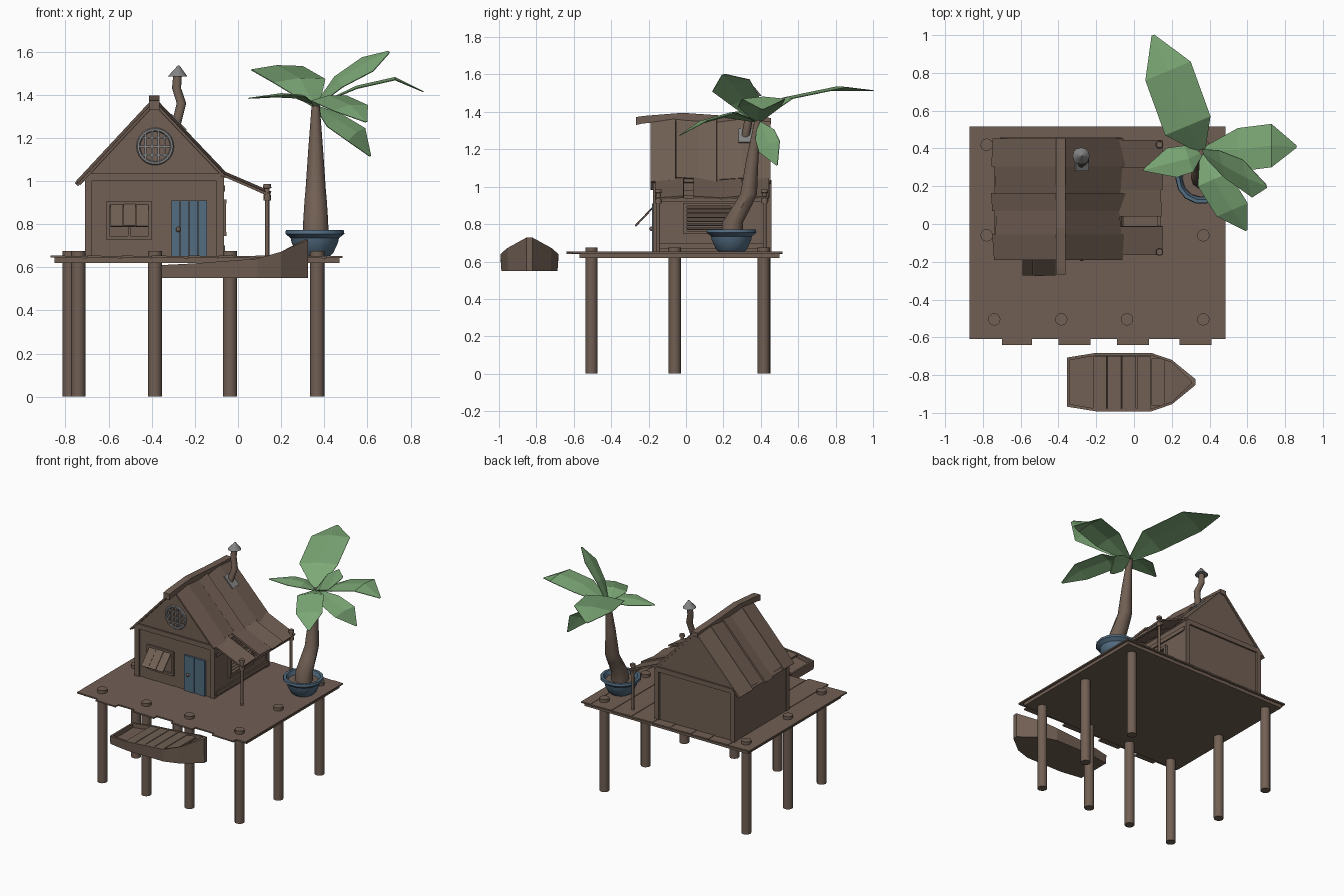
import bpy, bmesh, math
from mathutils import Vector, Matrix


def material(name, r, g, b):
    m = bpy.data.materials.new(name)
    m.diffuse_color = (r, g, b, 1)
    return m


WOOD = material("weathered wood", 0.165, 0.115, 0.088)
BLUE = material("faded blue", 0.085, 0.15, 0.22)
GREEN = material("leaf green", 0.20, 0.39, 0.18)
GREY = material("metal grey", 0.23, 0.23, 0.23)


def mesh(name, verts, faces, mat, smooth=None):
    me = bpy.data.meshes.new(name)
    me.from_pydata([tuple(v) for v in verts], [], faces)
    bm = bmesh.new()
    bm.from_mesh(me)
    bmesh.ops.recalc_face_normals(bm, faces=bm.faces)
    bm.to_mesh(me)
    bm.free()
    if smooth:
        me.polygons.foreach_set("use_smooth", [True] * len(me.polygons))
        me.set_sharp_from_angle(angle=math.radians(smooth))
    me.materials.append(mat)
    ob = bpy.data.objects.new(name, me)
    bpy.context.collection.objects.link(ob)
    return ob


def box(name, c, s, mat=WOOD, rot=(0, 0, 0)):
    v = [(x * s[0] / 2, y * s[1] / 2, z * s[2] / 2)
         for x in (-1, 1) for y in (-1, 1) for z in (-1, 1)]
    f = [(0, 1, 3, 2), (4, 6, 7, 5), (0, 4, 5, 1), (2, 3, 7, 6), (0, 2, 6, 4), (1, 5, 7, 3)]
    ob = mesh(name, v, f, mat)
    ob.location, ob.rotation_euler = c, rot
    return ob


def span(name, lo, hi, mat=WOOD):
    lo, hi = Vector(lo), Vector(hi)
    return box(name, (lo + hi) / 2, hi - lo, mat)


def tube(name, pts, radii, mat=WOOD, n=12):
    """Stack of level rings along a path, capped at both ends."""
    v = [(p[0] + r * math.cos(2 * math.pi * i / n), p[1] + r * math.sin(2 * math.pi * i / n), p[2])
         for p, r in zip(pts, radii) for i in range(n)]
    f = [(k * n + i, k * n + (i + 1) % n, (k + 1) * n + (i + 1) % n, (k + 1) * n + i)
         for k in range(len(pts) - 1) for i in range(n)]
    f += [tuple(range(n))[::-1], tuple(range(len(v) - n, len(v)))]
    return mesh(name, v, f, mat, 38)


# Deck: base slab, planks with uneven ends
span("deck_base", (-0.85, -0.57, 0.62), (0.47, 0.50, 0.645))
edges = [-0.87, -0.70, -0.54, -0.40, -0.23, -0.09, 0.08, 0.24, 0.41, 0.485]
for i, (a, b) in enumerate(zip(edges, edges[1:])):
    box("deck_plank", ((a + b) / 2, (0.515 - (0.61, 0.64)[i % 2]) / 2, 0.648),
        (b - a, 0.515 + (0.61, 0.64)[i % 2], 0.01), rot=(0, 0.02, 0))

# Stilts
for x, y in [(-0.78, 0.42), (-0.78, -0.06), (-0.74, -0.505), (-0.385, -0.505),
             (-0.037, -0.505), (0.367, -0.505), (0.367, -0.06), (0.367, 0.415)]:
    tube("stilt", [(x, y, 0), (x, y, 0.675)], [0.033, 0.033])

# House body: gabled prism
prof = [(-0.705, 0.65), (-0.07, 0.65), (-0.07, 1.02), (-0.39, 1.352), (-0.705, 1.015)]
mesh("house_body", [(x, y, z) for y in (-0.165, 0.445) for x, z in prof],
     [tuple(range(5)), tuple(range(5, 10))] +
     [(i, (i + 1) % 5, (i + 1) % 5 + 5, i + 5) for i in range(5)], WOOD)

# Wall trim
for x in (-0.693, -0.083):
    for y in (-0.16, 0.44):
        box("corner_post", (x, y, 0.835), (0.034, 0.034, 0.37))
for y in (-0.165, 0.445):
    box("cross_beam", (-0.388, y, 1.018), (0.62, 0.024, 0.035))
for z in (0.685, 0.965):
    box("side_beam", (-0.07, 0.14, z), (0.02, 0.6, 0.03))


# Roof: thin panel and uneven planks on each slope
def slope(name, top, bottom, y0, y1, lift, thick, tilt=0.0):
    d = Vector(bottom) - Vector(top)
    side = 1 if d.x > 0 else -1
    a = math.atan2(-d.y, abs(d.x)) * side
    n = Vector((math.sin(a), 0, math.cos(a)))
    c = Vector(((top[0] + bottom[0]) / 2, (y0 + y1) / 2, (top[1] + bottom[1]) / 2)) + n * lift
    box(name, c, (d.length, y1 - y0, thick), rot=(tilt, a, 0))


ridge = (-0.388, 1.358)
right, left = (-0.068, 1.022), (-0.735, 0.985)
seams = [-0.19, -0.055, 0.07, 0.165, 0.305, 0.452]
tilts = [0.1, -0.08, 0.1, 0.09, -0.06]
for e in (right, left):
    slope("roof_panel", ridge, e, -0.175, 0.45, 0, 0.012)
    for k in range(5):
        ext = (0, -0.015, 0.008, -0.01, 0.006)[k]
        s = 1 if e is right else -1
        slope("roof_plank", ridge, (e[0] + s * ext, e[1] - ext), seams[k], seams[k + 1],
              0.009, 0.012, tilts[k])

# Ridge beam with a raised, drooping front end
rb = [(-0.268, 1.33, 1.372), (-0.23, 1.338, 1.378), (-0.02, 1.355, 1.395), (0.2, 1.345, 1.38), (0.455, 1.335, 1.368)]
rv = [(x, y, z) for y, z0, z1 in rb for x, z in ((-0.413, z0), (-0.363, z0), (-0.363, z1), (-0.413, z1))]
rf = [(k * 4 + i, k * 4 + (i + 1) % 4, k * 4 + 4 + (i + 1) % 4, k * 4 + 4 + i) for k in range(4) for i in range(4)]
mesh("ridge_beam", rv, rf + [(0, 1, 2, 3), (16, 17, 18, 19)], WOOD)

# Side awning with a gap between planks, on two posts
for y0, y1, x, t in [(-0.165, -0.012, 0.15, 0.08), (0.04, 0.18, 0.142, -0.06),
                     (0.18, 0.30, 0.15, 0.1), (0.30, 0.445, 0.148, 0.06)]:
    slope("awning_plank", (-0.09, 1.043), (x, 0.94), y0, y1, 0, 0.012, t)
box("awning_beam", (0.13, 0.14, 0.93), (0.018, 0.6, 0.02))
for y in (-0.148, 0.42):
    zs = [0.65, 0.91, 0.91, 0.935, 0.945, 0.965, 0.968, 0.985]
    tube("awning_post", [(0.135, y, z) for z in zs],
         [0.01, 0.01, 0.017, 0.017, 0.012, 0.012, 0.02, 0.017], n=10)

# Door: four planks and a knob
for i in range(4):
    box("door_plank", (-0.289 + i * 0.042, -0.17, 0.781), (0.0405, 0.016 + 0.005 * (i % 2), 0.258), BLUE)
bpy.ops.mesh.primitive_uv_sphere_add(segments=10, ring_count=6, radius=0.012, location=(-0.277, -0.185, 0.775))
bpy.context.object.name = "door_knob"
bpy.context.object.data.materials.append(WOOD)

# Front window: frame and propped shutter
for x in (-0.603, -0.407):
    box("window_jamb", (x, -0.168, 0.817), (0.018, 0.022, 0.175))
for z in (0.737, 0.897):
    box("window_rail", (-0.505, -0.168, z), (0.178, 0.022, 0.018))
box("window_mullion", (-0.505, -0.168, 0.817), (0.012, 0.012, 0.15))
for i in range(3):
    box("shutter_slat", (-0.562 + i * 0.059, -0.223, 0.84), (0.057, 0.138, 0.007 + 0.003 * (i % 2)),
        rot=(math.atan2(0.1, 0.095), 0, 0))

# Round gable window: ring and bars
wx, wz, wr = -0.384, 1.16, 0.078
bpy.ops.mesh.primitive_torus_add(major_segments=24, minor_segments=6, major_radius=wr, minor_radius=0.009,
                                 location=(wx, -0.168, wz), rotation=(math.pi / 2, 0, 0))
bpy.context.object.name = "round_window_ring"
bpy.context.object.data.materials.append(GREY)
for d in (-0.045, -0.015, 0.015, 0.045):
    box("window_bar", (wx + d, -0.168, wz), (0.008, 0.012, 2 * math.sqrt(wr ** 2 - d ** 2)), GREY)
for d in (-0.04, 0, 0.04):
    box("window_bar", (wx, -0.168, wz + d), (2 * math.sqrt(wr ** 2 - d ** 2), 0.01, 0.008), GREY)

# Side window: frame and louvres
for y in (-0.005, 0.25):
    box("side_jamb", (-0.066, y, 0.83), (0.022, 0.02, 0.165))
for z in (0.755, 0.905):
    box("side_rail", (-0.066, 0.1225, z), (0.024, 0.275, 0.018))
for i in range(6):
    box("louvre", (-0.066, 0.1225, 0.776 + i * 0.022), (0.02, 0.24, 0.006), rot=(0, 0.6, 0))

# Chimney: flashing, crooked pipe, cap
slope("chimney_plate", (-0.325, 1.295), (-0.255, 1.222), 0.28, 0.355, 0.018, 0.012)
bpy.data.objects["chimney_plate"].data.materials[0] = GREY
tube("chimney_pipe", [(-0.29, 0.315, 1.25), (-0.262, 0.335, 1.36), (-0.285, 0.355, 1.43), (-0.28, 0.36, 1.495)],
     [0.022, 0.022, 0.021, 0.02])
tube("chimney_cap", [(-0.28, 0.36, 1.485), (-0.275, 0.36, 1.535)], [0.045, 0.004], GREY)

# Plant pot
px, py = 0.356, 0.243
tube("plant_pot", [(px, py, z) for z in (0.653, 0.665, 0.715, 0.735, 0.755, 0.772, 0.772, 0.735)],
     [0.07, 0.085, 0.108, 0.112, 0.137, 0.134, 0.115, 0.10], BLUE, 14)
tube("pot_soil", [(px, py, 0.73), (px, py, 0.745)], [0.105, 0.1])

# Bent palm trunk
tube("palm_trunk", [(0.36, 0.245, 0.73), (0.36, 0.25, 0.81), (0.36, 0.305, 0.905), (0.36, 0.335, 0.96),
                    (0.36, 0.355, 1.15), (0.36, 0.385, 1.36)],
     [0.06, 0.058, 0.052, 0.047, 0.034, 0.018], n=10)


# Palm leaves: centre line, half-width direction, width factors
def leaf(pts, side, widths):
    s, up = Vector(side), Vector((0, 0, 0.012))
    v = []
    for p, w in zip(pts, widths):
        p = Vector(p)
        v += [p - s * w, p + up * w, p + s * w]
    f = [(3 * k + i, 3 * k + i + 1, 3 * k + i + 4, 3 * k + i + 3) for k in range(len(pts) - 1) for i in (0, 1)]
    ob = mesh("palm_leaf", v, f, GREEN)
    ob.modifiers.new("thickness", "SOLIDIFY").thickness = 0.004


W = (0.15, 1, 1, 0.06)
leaf([(0.36, 0.385, 1.35), (0.285, 0.52, 1.465), (0.18, 0.81, 1.525), (0.10, 1.0, 1.515)], (0.12, 0.05, 0.008), W)
leaf([(0.36, 0.385, 1.35), (0.55, 0.393, 1.43), (0.728, 0.415, 1.47), (0.86, 0.41, 1.415)], (0, 0.115, 0), W)
leaf([(0.36, 0.38, 1.35), (0.465, 0.315, 1.46), (0.60, 0.24, 1.542), (0.70, 0.20, 1.6)], (-0.025, 0.1, 0.032),
     (0.15, 0.75, 1, 0.1))
leaf([(0.36, 0.375, 1.35), (0.42, 0.235, 1.385), (0.52, 0.075, 1.34), (0.595, -0.035, 1.275)],
     (0.082, 0.035, 0.012), W)
leaf([(0.365, 0.39, 1.345), (0.45, 0.42, 1.28), (0.55, 0.445, 1.215), (0.615, 0.485, 1.115)],
     (0.04, 0.055, 0.03), (0.15, 0.9, 1, 0.06))
leaf([(0.36, 0.38, 1.35), (0.29, 0.345, 1.39), (0.2, 0.325, 1.395), (0.05, 0.285, 1.385)],
     (0.025, -0.078, 0.004), (0.15, 0.9, 1, 0.06))

# Rowing boat: flat bottom, rising bow, inner plank floor
yc, cols = -0.837, [(-0.355, 0.13, 0.61), (-0.2, 0.155, 0.618), (0.09, 0.155, 0.64),
                    (0.2, 0.118, 0.672), (0.325, 0.016, 0.728)]
v = []
for i, (x, w, z) in enumerate(cols):
    wi = max(w - 0.014, 0.004)
    xi = x + (0.014, 0, 0, 0, -0.02)[i]
    v += [(x, yc - w * 0.97, 0.55), (x, yc - w, z), (xi, yc - wi, z), (xi, yc - wi, z - 0.03),
          (xi, yc + wi, z - 0.03), (xi, yc + wi, z), (x, yc + w, z), (x, yc + w * 0.97, 0.55)]
f = [(k * 8 + i, k * 8 + (i + 1) % 8, k * 8 + 8 + (i + 1) % 8, k * 8 + 8 + i) for k in range(4) for i in range(8)]
for o in (0, 32):
    f += [(o, o + 1, o + 6, o + 7), (o + 1, o + 2, o + 5, o + 6), (o + 2, o + 3, o + 4, o + 5)]
mesh("boat_hull", v, f, WOOD)
for i in range(5):
    x = -0.18 + i * 0.077
    box("boat_plank", (x, yc, 0.612 + i * 0.006), (0.072, 0.278 if i < 4 else 0.25, 0.012), rot=(0, -0.08, 0))
